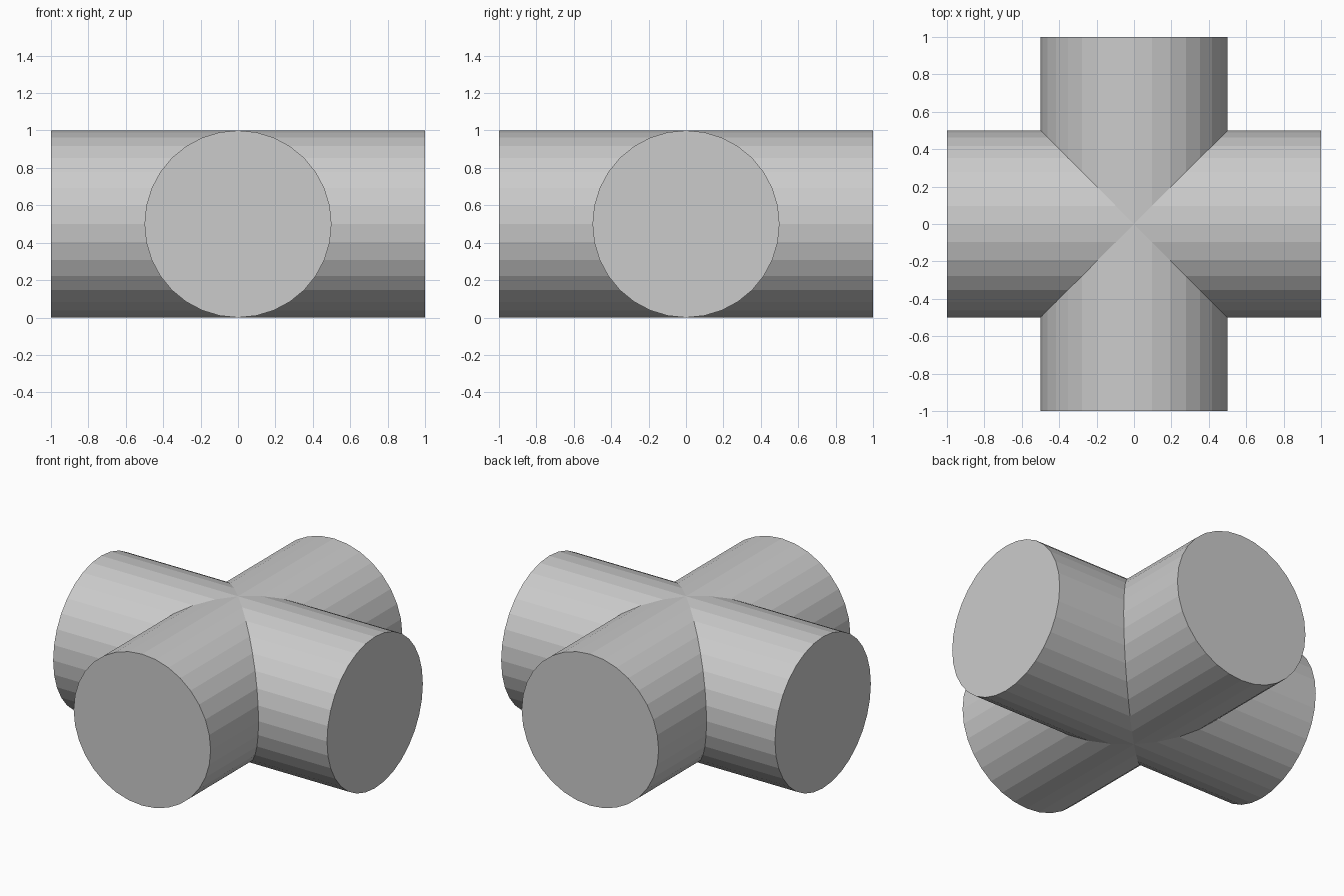
import bpy, bmesh
from math import sin, cos, pi
from mathutils import Matrix

if "Cube" in bpy.data.objects:
    bpy.data.objects.remove(bpy.data.objects["Cube"])

SIDES, RADIUS, HALF = 32, 0.5, 1.0
bm = bmesh.new()


def add_arm(turn):
    """One pipe arm along +x, mitred at 45 degrees to its neighbours."""
    rot = Matrix.Rotation(turn, 3, 'Z')
    outer, inner = [], []
    for i in range(SIDES):
        a = 2 * pi * i / SIDES
        y, z = RADIUS * cos(a), RADIUS + RADIUS * sin(a)
        outer.append(bm.verts.new(rot @ Vector3(HALF, y, z)))
        inner.append(bm.verts.new(rot @ Vector3(abs(y), y, z)))
    for i in range(SIDES):
        j = (i + 1) % SIDES
        bm.faces.new((inner[i], inner[j], outer[j], outer[i]))
    bm.faces.new(outer)


def Vector3(x, y, z):
    from mathutils import Vector
    return Vector((x, y, z))


# four arms form the crossed pipes, welded along the mitre seams
for k in range(4):
    add_arm(k * pi / 2)
bmesh.ops.remove_doubles(bm, verts=bm.verts, dist=1e-4)
bmesh.ops.recalc_face_normals(bm, faces=bm.faces)

mesh = bpy.data.meshes.new("crossed_cylinders")
bm.to_mesh(mesh)
bm.free()
bpy.context.collection.objects.link(bpy.data.objects.new("crossed_cylinders", mesh))
